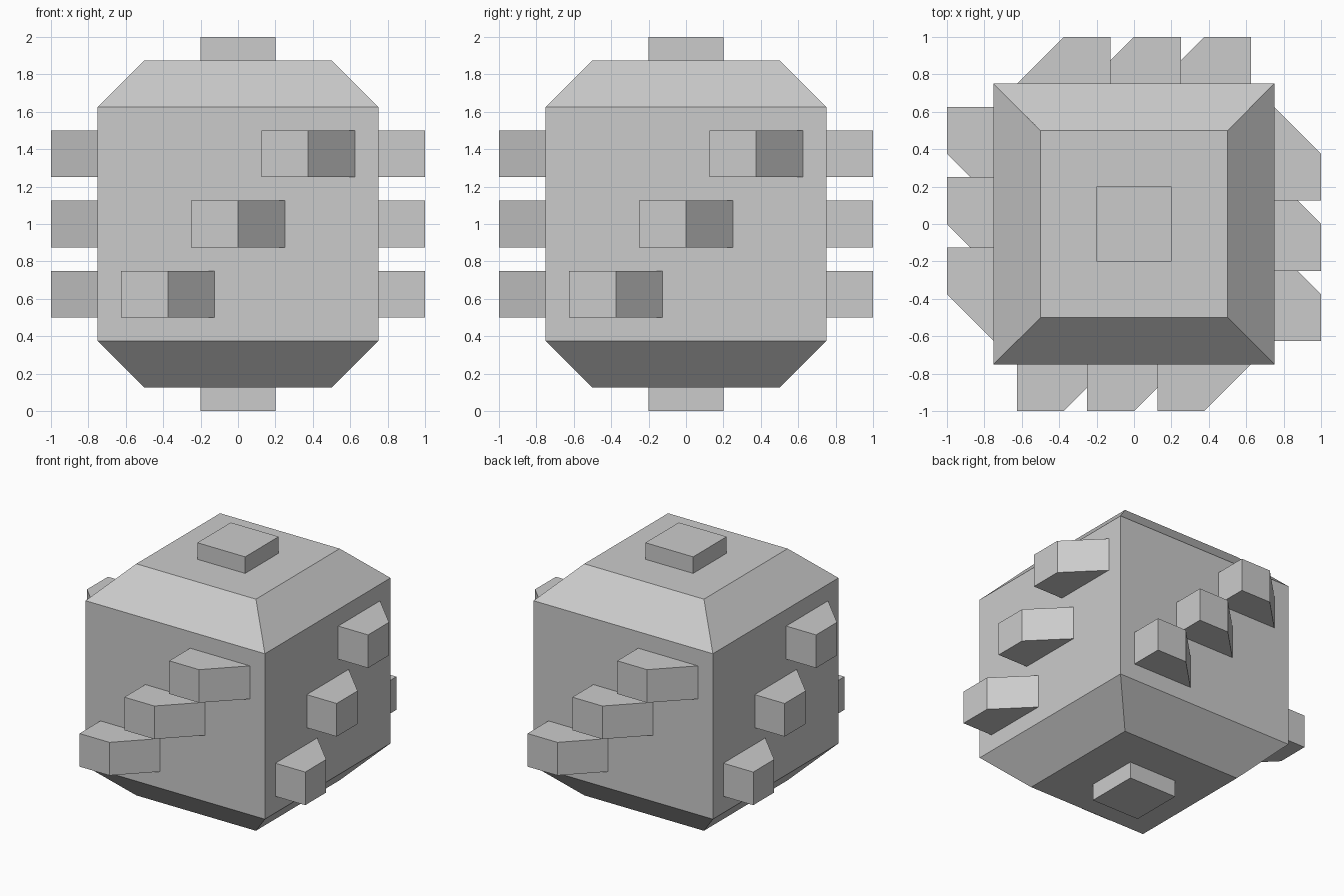
import bpy
import bmesh
from math import pi
from mathutils import Matrix

cube = bpy.data.objects.get("Cube")
if cube:
    bpy.data.objects.remove(cube, do_unlink=True)

grey = bpy.data.materials.new("light grey")
grey.use_nodes = True
colour = (0.6, 0.6, 0.6, 1)
grey.diffuse_color = colour
grey.node_tree.nodes["Principled BSDF"].inputs["Base Color"].default_value = colour


def finish(name, bm):
    """Turn a bmesh into a flat-shaded grey object."""
    bmesh.ops.recalc_face_normals(bm, faces=bm.faces)
    mesh = bpy.data.meshes.new(name)
    bm.to_mesh(mesh)
    bm.free()
    mesh.materials.append(grey)
    obj = bpy.data.objects.new(name, mesh)
    bpy.context.collection.objects.link(obj)
    return obj


def prism(name, outline, bottom, top, turn=0):
    """Extrude a flat outline upwards, then turn it about the z axis."""
    bm = bmesh.new()
    face = bm.faces.new([bm.verts.new((x, y, bottom)) for x, y in outline])
    side = bmesh.ops.extrude_face_region(bm, geom=[face])
    raised = [v for v in side["geom"] if isinstance(v, bmesh.types.BMVert)]
    bmesh.ops.translate(bm, verts=raised, vec=(0, 0, top - bottom))
    bm.transform(Matrix.Rotation(turn, 4, "Z"))
    return finish(name, bm)


def square(half):
    return [(-half, -half), (half, -half), (half, half), (-half, half)]


# Body: square rings stacked with sloping shoulders
bm = bmesh.new()
rings = []
for half, z in [(0.5, 0.125), (0.75, 0.375), (0.75, 1.625), (0.5, 1.875)]:
    rings.append([bm.verts.new((x, y, z)) for x, y in square(half)])
for low, high in zip(rings, rings[1:]):
    for i in range(4):
        j = (i + 1) % 4
        bm.faces.new((low[i], low[j], high[j], high[i]))
bm.faces.new(rings[0][::-1])
bm.faces.new(rings[-1])
finish("body", bm)

# Square pegs above and below
prism("top_peg", square(0.2), 1.875, 2)
prism("bottom_peg", square(0.2), 0, 0.125)

# Three wedge teeth climbing diagonally across each side
for n, side in enumerate(("front", "left", "back", "right")):
    for step, level in enumerate(("lower", "middle", "upper")):
        x = -0.625 + 0.375 * step
        z = 0.5 + 0.375 * step
        wedge = [(x, -0.75), (x, -1), (x + 0.25, -1), (x + 0.5, -0.75)]
        prism(f"{side}_{level}_tooth", wedge, z, z + 0.25, n * pi / 2)
